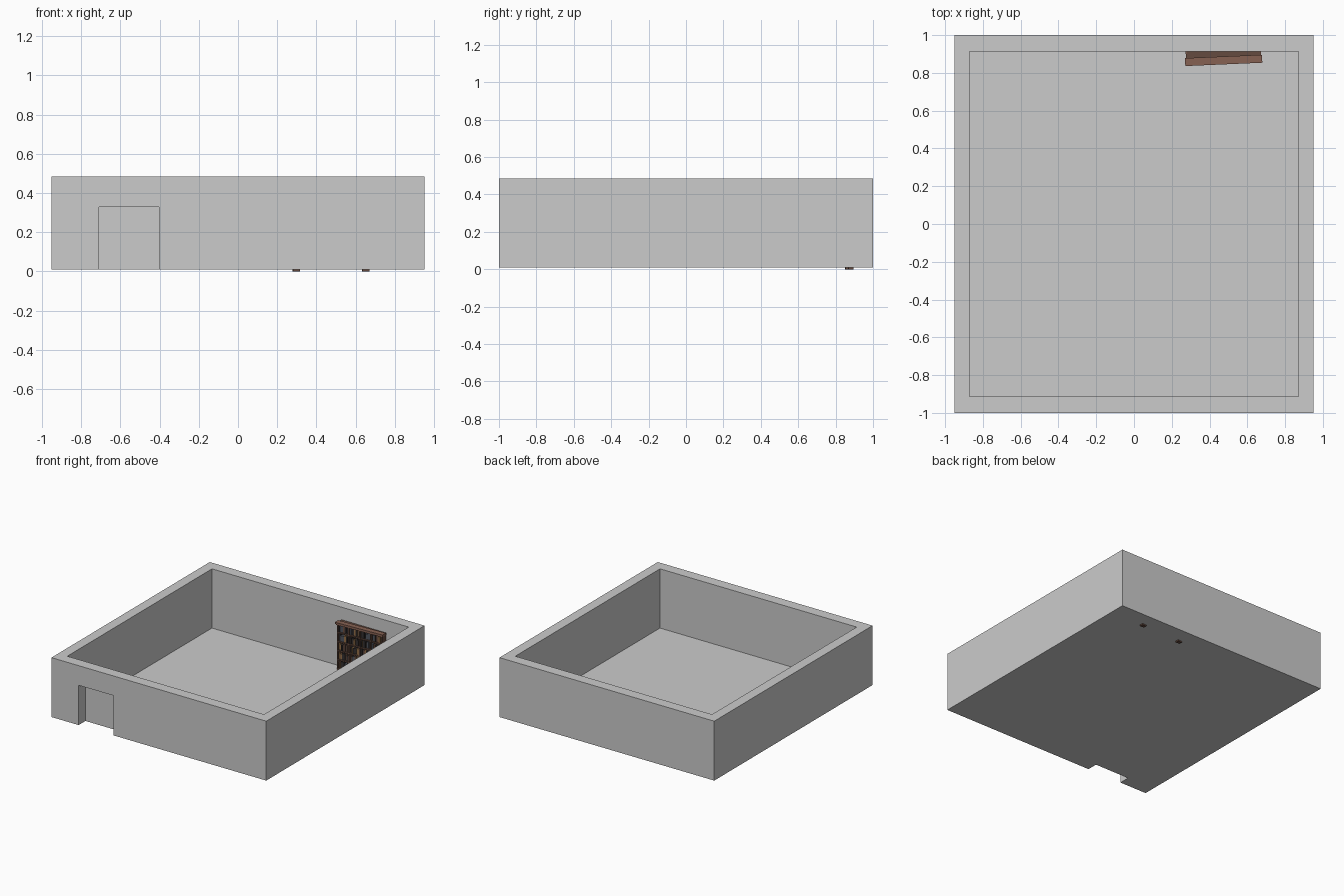
import bpy, bmesh, random
from math import radians
from mathutils import Matrix, Vector

if "Cube" in bpy.data.objects:
    bpy.data.objects.remove(bpy.data.objects["Cube"])

random.seed(4)


def add_box(bm, lo, hi):
    lo, hi = Vector(lo), Vector(hi)
    m = Matrix.Translation((lo + hi) / 2) @ Matrix.Diagonal((*(hi - lo), 1))
    bmesh.ops.create_cube(bm, size=1, matrix=m)


def make(name, boxes, color=None):
    bm = bmesh.new()
    for lo, hi in boxes:
        add_box(bm, lo, hi)
    me = bpy.data.meshes.new(name)
    bm.to_mesh(me)
    bm.free()
    ob = bpy.data.objects.new(name, me)
    bpy.context.collection.objects.link(ob)
    if color:
        mat = bpy.data.materials.new(name + "_colour")
        mat.diffuse_color = (*color, 1)
        mat.use_nodes = True
        mat.node_tree.nodes["Principled BSDF"].inputs["Base Color"].default_value = mat.diffuse_color
        me.materials.append(mat)
    return ob


def cut(target, cutter):
    mod = target.modifiers.new("cut", 'BOOLEAN')
    mod.operation = 'DIFFERENCE'
    mod.solver = 'EXACT'
    mod.object = cutter
    cutter.hide_render = True
    cutter.hide_set(True)


# Room shell: thick walls, sheet-thin floor, doorway open to the ground
room = make("room_walls_and_floor", [((-.95, -1, .01), (.95, 1, .485))])
cut(room, make("interior_cutter", [((-.87, -.914, .0115), (.87, .914, .7))]))
cut(room, make("doorway_cutter", [((-.709, -1.2, -.1), (-.403, -.914, .328))]))

# Bookcase, in local space: front at y = 0, depth towards +y
W, D, H = .39, .085, .385
T = .010
ROWS, COLS = 5, 4
base = .025
row_h = (H - base) / ROWS
col_w = (W - T) / COLS
frame = [((-W / 2, .07, .01), (W / 2, D, H))]                         # back panel
for i in range(COLS + 1):                                             # uprights
    x = -W / 2 + i * col_w
    frame.append(((x, 0, .012), (x + T, D, H)))
for r in range(ROWS + 1):                                             # shelves
    z = base + r * row_h
    frame.append(((-W / 2, .002, z - T), (W / 2, D, z)))
for s in (-1, 1):                                                     # feet
    x = s * (W / 2 - .018)
    frame.append(((x - .018, .002, 0), (x + .018, .03, .016)))
cornice = [((-W / 2 - .009, -.012, H - .006), (W / 2 + .009, .03, H + .008)),
           ((-W / 2 - .004, -.006, H - .014), (W / 2 + .004, D, H - .004))]

# Books, sorted into a few cover colours
covers = {"dark": (.035, .03, .03), "brown": (.16, .08, .05),
          "ochre": (.30, .16, .06), "slate": (.08, .09, .11)}
books = {k: [] for k in covers}
for r in range(ROWS):
    z = base + r * row_h
    for c in range(COLS):
        x = -W / 2 + c * col_w + T
        end = x + col_w - T
        while x < end - .006:
            w = min(random.uniform(.008, .017), end - x)
            h = random.uniform(.68, .95) * (row_h - T)
            kind = random.choice(["dark", "dark", "dark", "brown", "ochre", "slate"])
            books[kind].append(((x, random.uniform(.004, .018), z),
                                (x + w - .0008, .07, z + h)))
            x += w

parts = [make("bookcase_frame", frame, (.13, .07, .05)),
         make("bookcase_cornice", cornice, (.24, .12, .085))]
parts += [make(k + "_books", b, covers[k]) for k, b in books.items()]

# Stand the bookcase against the back wall, slightly turned
place = Matrix.Translation((.475, .857, 0)) @ Matrix.Rotation(radians(2.5), 4, 'Z')
for ob in parts:
    ob.matrix_world = place
